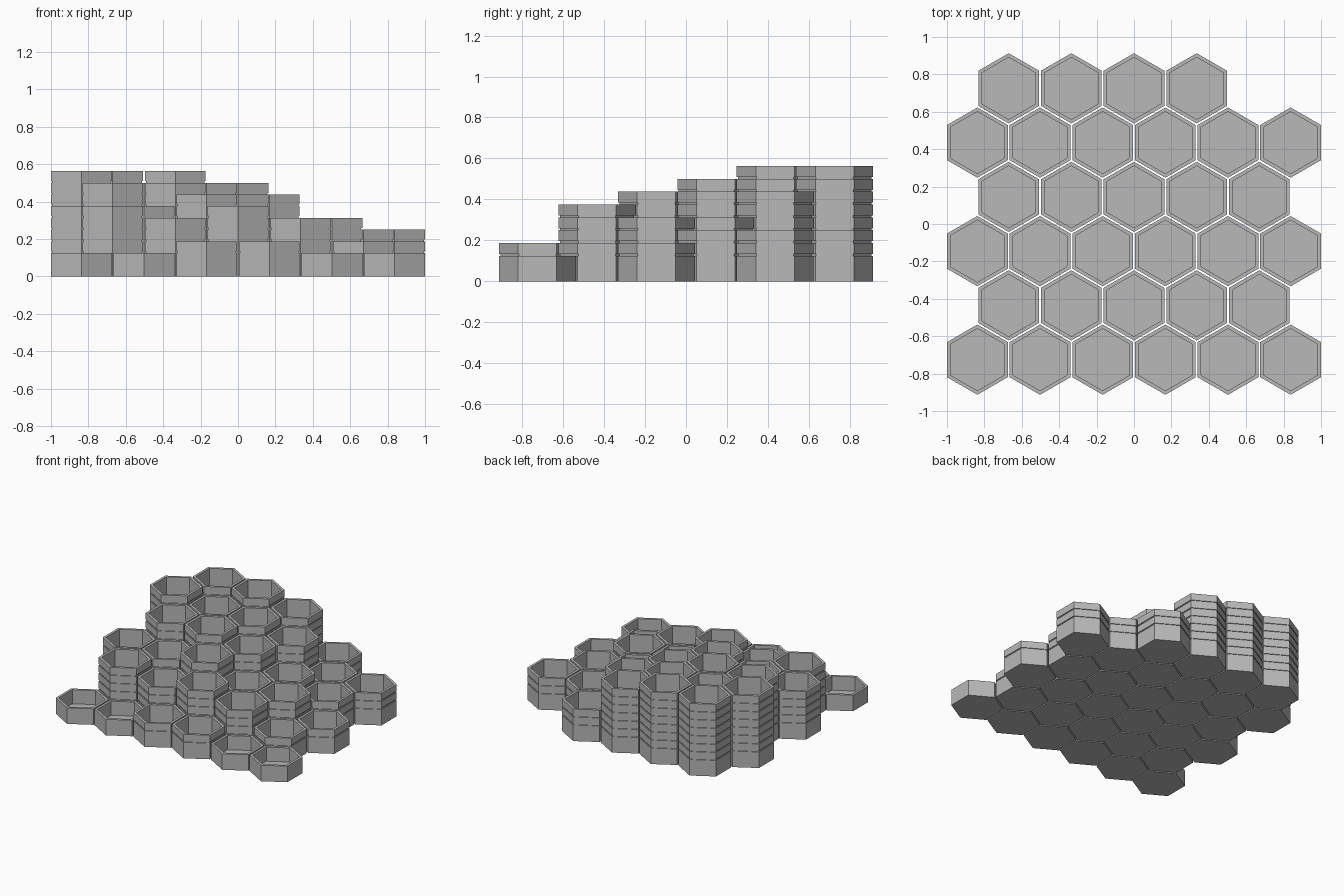
import bpy, bmesh, math

if "Cube" in bpy.data.objects:
    bpy.data.objects.remove(bpy.data.objects["Cube"])

PITCH = 0.335                       # spacing between cells along x
ROW = PITCH * math.sqrt(3) / 2      # spacing between rows
R = 0.1625 / math.cos(math.pi / 6)  # outer corner radius
WALL, FLOOR = 0.022, 0.015
BASE, STEP = 0.125, 0.0625          # cup height and added ring height
GAP, INSET = 0.009, 0.007           # seam between stacked rings

# Number of rings stacked on each cup, front row first
LEVELS = [
    [0, 0, 1, 1, 0, 0],
    [4, 3, 4, 3, 1],
    [4, 4, 5, 3, 3, 1],
    [6, 6, 5, 3, 2],
    [7, 6, 6, 5, 2, 2],
    [7, 7, 6, 2],
]

grey = bpy.data.materials.new("plain_grey")
grey.diffuse_color = (0.48, 0.48, 0.48, 1)
grey.use_nodes = True
grey.node_tree.nodes["Principled BSDF"].inputs["Base Color"].default_value = grey.diffuse_color


def hex_cup(name, x, y, rings):
    """Hollow six-sided cup with stacked rings, lofted from one wall profile."""
    top = BASE + rings * STEP
    profile = [(R, 0)]
    # outer wall with a recessed seam under every ring
    for k in range(rings):
        z = BASE + k * STEP
        profile += [(R, z), (R - INSET, z), (R - INSET, z + GAP), (R, z + GAP)]
    # rim, then inner wall down to the floor
    profile += [(R, top), (R - WALL, top), (R - WALL, FLOOR)]

    bm = bmesh.new()
    loops = []
    for r, z in profile:
        loops.append([bm.verts.new((r * math.cos(a), r * math.sin(a), z))
                      for a in (math.radians(30 + 60 * i) for i in range(6))])
    for low, high in zip(loops, loops[1:]):
        for i in range(6):
            j = (i + 1) % 6
            bm.faces.new((low[i], low[j], high[j], high[i]))
    bm.faces.new(loops[0][::-1])    # underside
    bm.faces.new(loops[-1])         # inner floor
    bmesh.ops.recalc_face_normals(bm, faces=bm.faces)
    mesh = bpy.data.meshes.new(name)
    bm.to_mesh(mesh)
    bm.free()
    mesh.materials.append(grey)
    obj = bpy.data.objects.new(name, mesh)
    obj.location = (x, y, 0)
    bpy.context.collection.objects.link(obj)


# Staggered honeycomb of cups
for row, levels in enumerate(LEVELS):
    start = -2.5 * PITCH + (row % 2) * PITCH / 2
    for col, rings in enumerate(levels):
        hex_cup(f"hex_cup_{row}_{col}", start + col * PITCH, (row - 2.5) * ROW, rings)
